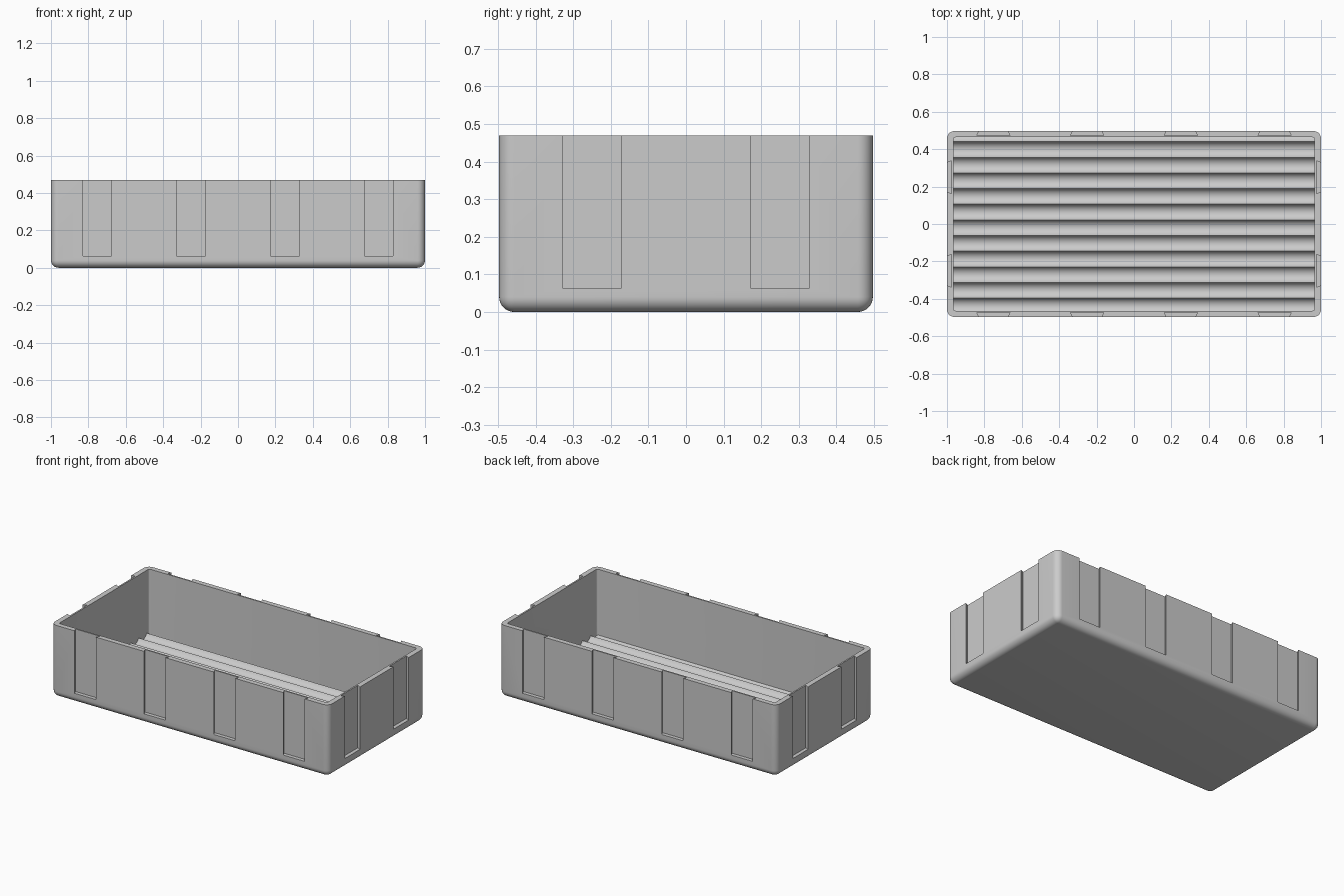
import bpy, bmesh, math
from mathutils import Matrix, Vector

cube = bpy.data.objects.get("Cube")
if cube:
    bpy.data.objects.remove(cube, do_unlink=True)

HX, HY, H = 1.0, 0.497, 0.47      # outer half sizes and height
IX, IY = 0.966, 0.464             # inner half sizes
PITCH, R = 0.0836, 0.045          # floor groove spacing and radius
TROUGH, RIDGE_Y = 0.033, 0.44     # groove bottom height, first ridge

grey = bpy.data.materials.new("light grey plastic")
grey.use_nodes = True
grey.diffuse_color = (0.6, 0.6, 0.6, 1)
grey.node_tree.nodes["Principled BSDF"].inputs["Base Color"].default_value = (0.6, 0.6, 0.6, 1)


def make_object(name, bm):
    bmesh.ops.recalc_face_normals(bm, faces=bm.faces)
    mesh = bpy.data.meshes.new(name)
    bm.to_mesh(mesh)
    bm.free()
    mesh.materials.append(grey)
    obj = bpy.data.objects.new(name, mesh)
    bpy.context.collection.objects.link(obj)
    return obj


def prism(bm, points, direction):
    """Extrude a closed outline along a direction."""
    face = bm.faces.new([bm.verts.new(p) for p in points])
    new = bmesh.ops.extrude_face_region(bm, geom=[face])["geom"]
    verts = [g for g in new if isinstance(g, bmesh.types.BMVert)]
    bmesh.ops.translate(bm, verts=verts, vec=direction)


def bevel(bm, edges, radius, segments):
    bmesh.ops.bevel(bm, geom=edges, offset=radius, offset_type='OFFSET',
                    segments=segments, profile=0.5, affect='EDGES')


def is_upright(edge):
    a, b = (v.co for v in edge.verts)
    return abs(a.z - b.z) > 0.3


# Outer body, rounded on the upright and bottom edges
bm = bmesh.new()
bmesh.ops.create_cube(bm, size=1, matrix=Matrix.Translation((0, 0, H / 2))
                      @ Matrix.Diagonal((2 * HX, 2 * HY, H, 1)))
bevel(bm, [e for e in bm.edges if min(v.co.z for v in e.verts) < 0.01], 0.04, 8)
tray = make_object("tray", bm)


def floor_height(y):
    offset = (y - RIDGE_Y) % PITCH - PITCH / 2
    return TROUGH + R - math.sqrt(R * R - offset * offset)


# Cavity with a floor of round parallel grooves
steps = 10
ys = {-IY, IY}
for k in range(-steps, 12 * steps):
    y = RIDGE_Y - k * PITCH / steps
    if abs(y) < IY - 0.002:
        ys.add(y)
outline = [(-IX, y, floor_height(y)) for y in sorted(ys)]
outline += [(-IX, IY, H + 0.1), (-IX, -IY, H + 0.1)]
bm = bmesh.new()
prism(bm, outline, Vector((2 * IX, 0, 0)))
bevel(bm, [e for e in bm.edges if is_upright(e)], 0.012, 4)
cavity = make_object("cavity_cutter", bm)

# Dovetail slots, open at the rim, on all four walls
SLOT_Z, DEPTH, OPEN, WIDE = 0.063, 0.024, 0.077, 0.0885
bm = bmesh.new()


def slot(along, half, turn):
    flare = (WIDE - OPEN) / DEPTH * 0.01
    rot = Matrix.Rotation(turn, 3, 'Z')
    near, far = -half - 0.01, -half + DEPTH
    shape = [(along - OPEN + flare, near), (along + OPEN - flare, near),
             (along + WIDE, far), (along - WIDE, far)]
    prism(bm, [rot @ Vector((x, y, SLOT_Z)) for x, y in shape], Vector((0, 0, H)))


for side in (0, 1):
    for x in (-0.752, -0.251, 0.251, 0.752):
        slot(x, HY, side * math.pi)
    for y in (-0.25, 0.25):
        slot(y, HX, math.pi / 2 + side * math.pi)
slots = make_object("slot_cutter", bm)

# Cut the body and drop the cutters
bpy.ops.object.select_all(action='DESELECT')
tray.select_set(True)
bpy.context.view_layer.objects.active = tray
for cutter in (cavity, slots):
    cutter.hide_render = True
    mod = tray.modifiers.new(cutter.name, 'BOOLEAN')
    mod.operation, mod.solver, mod.object = 'DIFFERENCE', 'EXACT', cutter
    bpy.ops.object.modifier_apply(modifier=mod.name)
    bpy.data.objects.remove(cutter, do_unlink=True)
bpy.ops.object.shade_smooth_by_angle(angle=math.radians(30))
